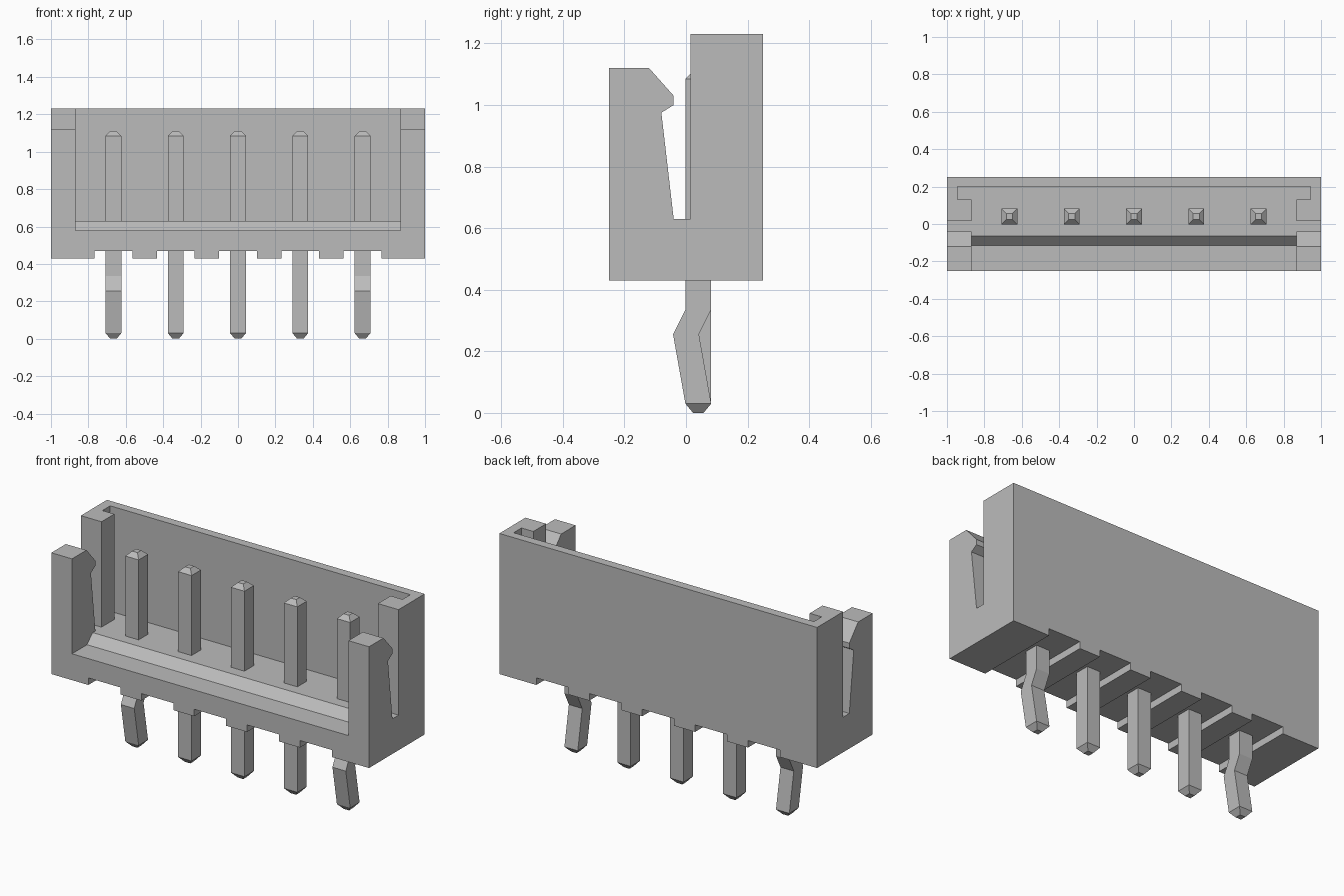
import bpy
import bmesh
from mathutils import Vector

cube = bpy.data.objects.get("Cube")
if cube:
    bpy.data.objects.remove(cube, do_unlink=True)

# One plain grey for housing and pins
grey = bpy.data.materials.new("plain grey")
grey.use_nodes = True
COLOUR = (0.5, 0.5, 0.5, 1)
grey.diffuse_color = COLOUR
grey.node_tree.nodes["Principled BSDF"].inputs["Base Color"].default_value = COLOUR


def finish(name, bm):
    bmesh.ops.recalc_face_normals(bm, faces=bm.faces)
    mesh = bpy.data.meshes.new(name)
    bm.to_mesh(mesh)
    bm.free()
    mesh.materials.append(grey)
    obj = bpy.data.objects.new(name, mesh)
    bpy.context.collection.objects.link(obj)
    return obj


def prism(name, profile, x0, x1):
    """Extrude a (y, z) profile along x."""
    bm = bmesh.new()
    face = bm.faces.new([bm.verts.new((x0, y, z)) for y, z in profile])
    out = bmesh.ops.extrude_face_region(bm, geom=[face])
    verts = [v for v in out["geom"] if isinstance(v, bmesh.types.BMVert)]
    bmesh.ops.translate(bm, verts=verts, vec=Vector((x1 - x0, 0, 0)))
    return finish(name, bm)


def box(name, x0, x1, y0, y1, z0, z1):
    return prism(name, [(y0, z0), (y1, z0), (y1, z1), (y0, z1)], x0, x1)


def cut(target, cutter):
    cutter.hide_render = True
    mod = target.modifiers.new("cut", 'BOOLEAN')
    mod.operation = 'DIFFERENCE'
    mod.solver = 'EXACT'
    mod.object = cutter
    bpy.context.view_layer.objects.active = target
    bpy.ops.object.modifier_apply(modifier=mod.name)
    bpy.data.objects.remove(cutter, do_unlink=True)


def pin(name, x, rings):
    """Square pin skinned through (y centre, z, half width) rings."""
    bm = bmesh.new()
    loops = []
    for y, z, h in rings:
        corners = [(-h, -h), (h, -h), (h, h), (-h, h)]
        loops.append([bm.verts.new((x + a, y + b, z)) for a, b in corners])
    for low, high in zip(loops, loops[1:]):
        for i in range(4):
            j = (i + 1) % 4
            bm.faces.new((low[i], low[j], high[j], high[i]))
    bm.faces.new(loops[0])
    bm.faces.new(loops[-1])
    return finish(name, bm)


# Housing: end profile with the latch slot, extruded full width
END = [(-.25, .43), (.25, .43), (.25, 1.23), (.015, 1.23), (.015, .63),
       (-.04, .63), (-.08, .975), (-.04, 1.0), (-.04, 1.03),
       (-.12, 1.12), (-.25, 1.12)]
housing = prism("housing", END, -1, 1)

# Open cavity with a bevelled front ledge
CAVITY = [(-.3, .58), (-.115, .58), (-.065, .63), (.2, .63), (.2, 1.3), (-.3, 1.3)]
cut(housing, prism("cavity_cutter", CAVITY, -.87, .87))

# Key grooves in the back corners
for side in (-1, 1):
    xs = sorted((side * .8, side * .945))
    cut(housing, box("groove_cutter", *xs, .13, .2, .63, 1.3))

# Channels under the housing, and the pins through it
PITCH, HALF, TIP = .333, .042, .017
for i in range(-2, 3):
    x = i * PITCH
    cut(housing, box("channel_cutter", x - .101, x + .101, -.3, .3, .4, .47))
    bend = [(0, .255, HALF), (.04, .335, HALF)] if abs(i) == 2 else []
    rings = [(.04, 0, TIP), (.04, .03, HALF), *bend,
             (.04, 1.085, HALF), (.04, 1.11, TIP)]
    pin(f"pin_{i + 3}", x, rings)
